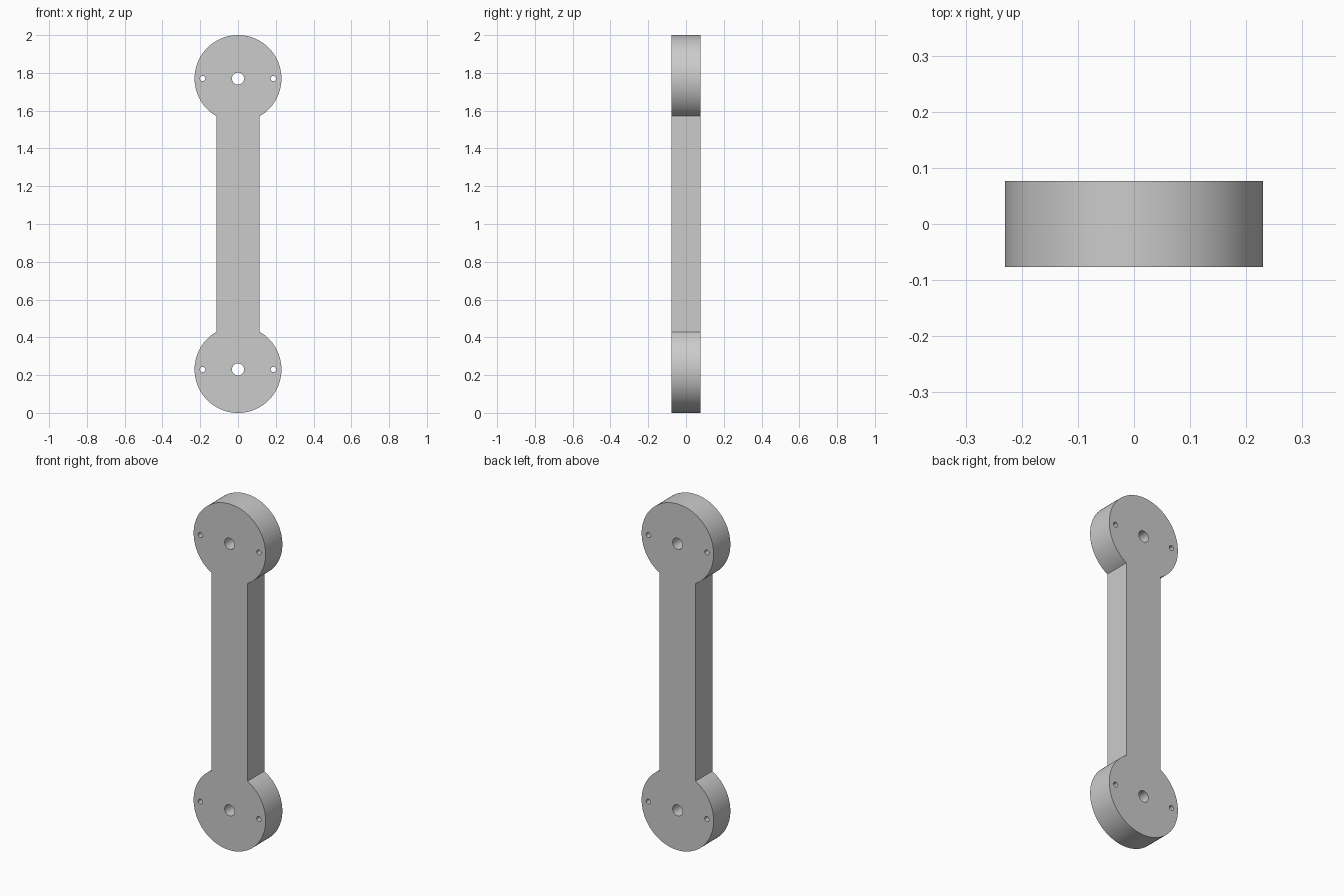
import bpy
import bmesh
from math import cos, sin, radians

cube = bpy.data.objects.get("Cube")
if cube:
    bpy.data.objects.remove(cube, do_unlink=True)

RADIUS = 0.23          # round ends; the shank is half as wide
LOW, HIGH = RADIUS, 2 - RADIUS
DEPTH = 0.153


def arc(cx, cz, r, start, end, steps):
    angles = [radians(start + (end - start) * i / steps) for i in range(steps + 1)]
    return [(cx + r * cos(a), cz + r * sin(a)) for a in angles]


def add_loop(curve, points):
    spline = curve.splines.new('POLY')
    spline.points.add(len(points) - 1)
    for p, (x, z) in zip(spline.points, points):
        p.co = (x, z, 0, 1)
    spline.use_cyclic_u = True


# Outline: two discs joined by a straight shank
curve = bpy.data.curves.new("link_profile", 'CURVE')
curve.dimensions = '2D'
curve.fill_mode = 'BOTH'
curve.extrude = DEPTH / 2
add_loop(curve, arc(0, HIGH, RADIUS, -60, 240, 80) + arc(0, LOW, RADIUS, 120, 420, 80))

# Through holes: a pivot bore and two small pin holes in each end
for z in (LOW, HIGH):
    for x, r in ((0, 0.032), (-0.187, 0.014), (0.187, 0.014)):
        add_loop(curve, arc(x, z, r, 0, 360, 40)[:-1])

profile = bpy.data.objects.new("link_profile", curve)
bpy.context.collection.objects.link(profile)
profile.rotation_euler.x = radians(90)
bpy.context.view_layer.update()

# Solid mesh from the filled profile
evaluated = profile.evaluated_get(bpy.context.evaluated_depsgraph_get())
mesh = bpy.data.meshes.new_from_object(evaluated)
mesh.transform(profile.matrix_world)
bpy.data.objects.remove(profile, do_unlink=True)

bm = bmesh.new()
bm.from_mesh(mesh)
bmesh.ops.remove_doubles(bm, verts=bm.verts, dist=0.0001)
bmesh.ops.recalc_face_normals(bm, faces=bm.faces)
bmesh.ops.dissolve_limit(bm, angle_limit=radians(1), verts=bm.verts, edges=bm.edges)
bmesh.ops.triangulate(bm, faces=[f for f in bm.faces if len(f.verts) > 4])
bm.to_mesh(mesh)
bm.free()

link = bpy.data.objects.new("link_arm", mesh)
mesh.name = "link_arm"
bpy.context.collection.objects.link(link)

# Single grey finish
grey = bpy.data.materials.new("plain_grey")
grey.use_nodes = True
colour = (0.6, 0.6, 0.6, 1)
grey.diffuse_color = colour
grey.node_tree.nodes["Principled BSDF"].inputs["Base Color"].default_value = colour
mesh.materials.clear()
mesh.materials.append(grey)

bpy.ops.object.select_all(action='DESELECT')
link.select_set(True)
bpy.context.view_layer.objects.active = link
bpy.ops.object.shade_smooth_by_angle(angle=radians(30))
